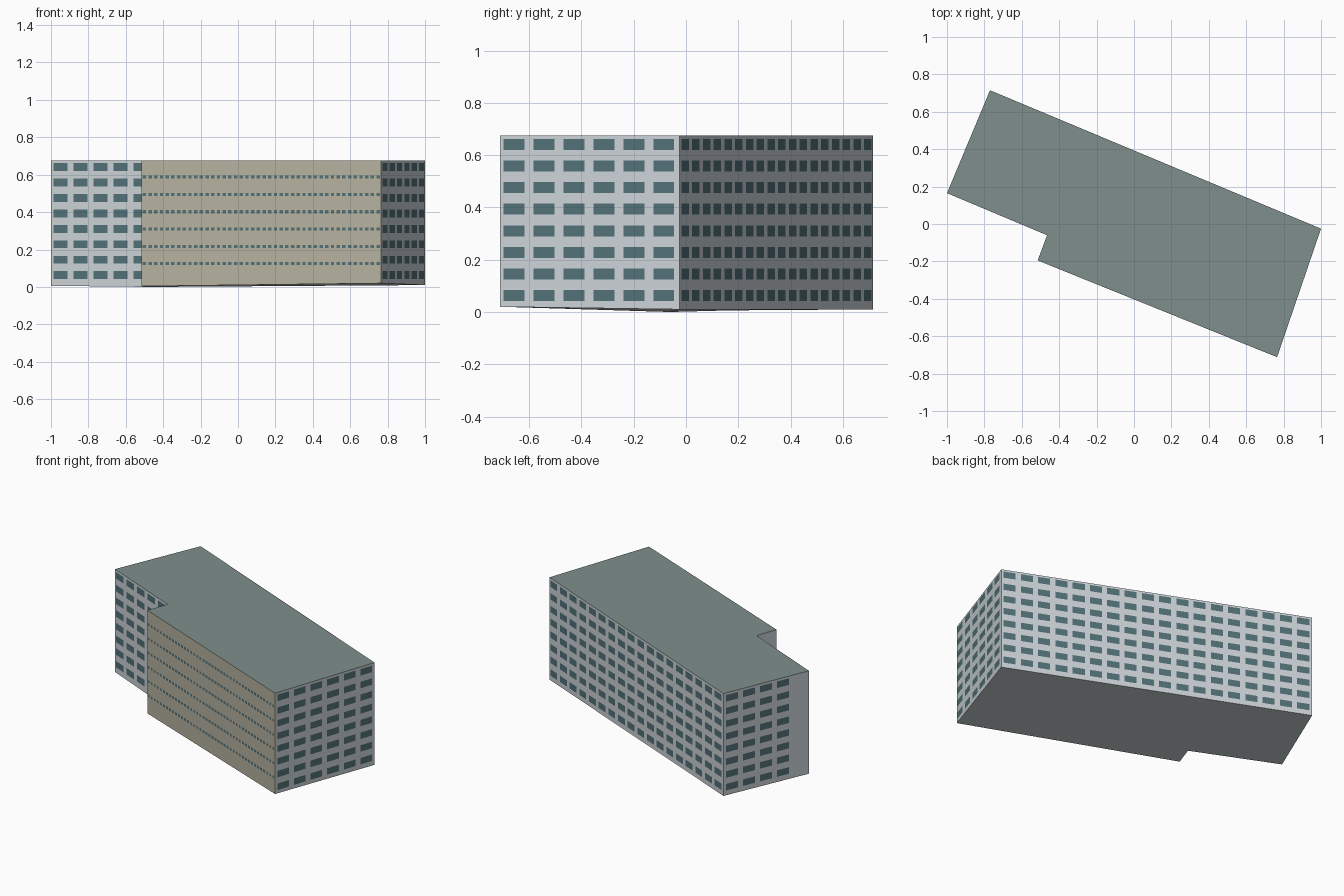
import bpy, bmesh
from mathutils import Vector

if "Cube" in bpy.data.objects:
    bpy.data.objects.remove(bpy.data.objects["Cube"])

H = 0.675          # roof height
OUT = 0.002        # how far window plates stand off the wall


def material(name, rgb):
    m = bpy.data.materials.new(name)
    lin = [((c / 255 + 0.055) / 1.055) ** 2.4 for c in rgb]
    m.diffuse_color = (*lin, 1)
    m.use_nodes = True
    m.node_tree.nodes["Principled BSDF"].inputs["Base Color"].default_value = m.diffuse_color
    return m


pale_wall = material("pale grey wall", (204, 211, 215))
beige_wall = material("beige wall", (183, 179, 161))
roof_grey = material("grey green roof", (126, 143, 140))
glass = material("teal window", (82, 113, 120))

# Footprint corners, counter-clockwise from above, with the uneven ground level
A, F, E, D, C, B = [Vector(p) for p in (
    (-1.0, 0.165, 0.006), (-0.465, -0.06, 0.0), (-0.515, -0.195, 0.004),
    (0.765, -0.712, 0.02), (1.0, -0.025, 0.01), (-0.77, 0.715, 0.01))]
footprint = [A, F, E, D, C, B]


def finish(name, bm, mats):
    me = bpy.data.meshes.new(name)
    bm.to_mesh(me)
    bm.free()
    for m in mats:
        me.materials.append(m)
    ob = bpy.data.objects.new(name, me)
    bpy.context.collection.objects.link(ob)
    return ob


# Building block: floor, roof and one wall per footprint edge
bm = bmesh.new()
low = [bm.verts.new(p) for p in footprint]
top = [bm.verts.new((p.x, p.y, H)) for p in footprint]
bm.faces.new(low[::-1])
bm.faces.new(top).material_index = 2
for i in range(6):
    j = (i + 1) % 6
    wall = bm.faces.new((low[i], low[j], top[j], top[i]))
    if footprint[i] is E:              # long street front
        wall.material_index = 1
finish("building_block", bm, [pale_wall, beige_wall, roof_grey])


def windows(name, p, q, cells, columns, rows, z0, pitch, height, left=0.13, right=0.83):
    """Grid of thin window plates on the wall from p to q."""
    bm = bmesh.new()
    p, q = Vector((p.x, p.y, 0)), Vector((q.x, q.y, 0))
    d = q - p
    n = Vector((d.y, -d.x, 0)).normalized() * OUT
    for r in range(rows):
        za = Vector((0, 0, z0 + r * pitch))
        zb = za + Vector((0, 0, height))
        for c in range(columns):
            a = p + d * ((c + left) / cells) + n
            b = p + d * ((c + right) / cells) + n
            bm.faces.new([bm.verts.new(v) for v in (a + za, b + za, b + zb, a + zb)])
    return finish(name, bm, [glass])


# Regular eight-storey windows
storeys = dict(rows=8, z0=0.042, pitch=0.0825, height=0.042)
windows("recessed_front_windows", A, F, 5, 5, **storeys)
windows("right_end_windows", D, C, 6, 6, **storeys)
windows("back_windows", C, B, 18, 18, **storeys)
windows("left_end_windows", B, A, 5, 4, **storeys)

# Small window strips on the beige front
windows("street_front_windows", E, D, 42, 42, rows=6, z0=0.116, pitch=0.0925,
        height=0.017, left=0.2, right=0.8)
